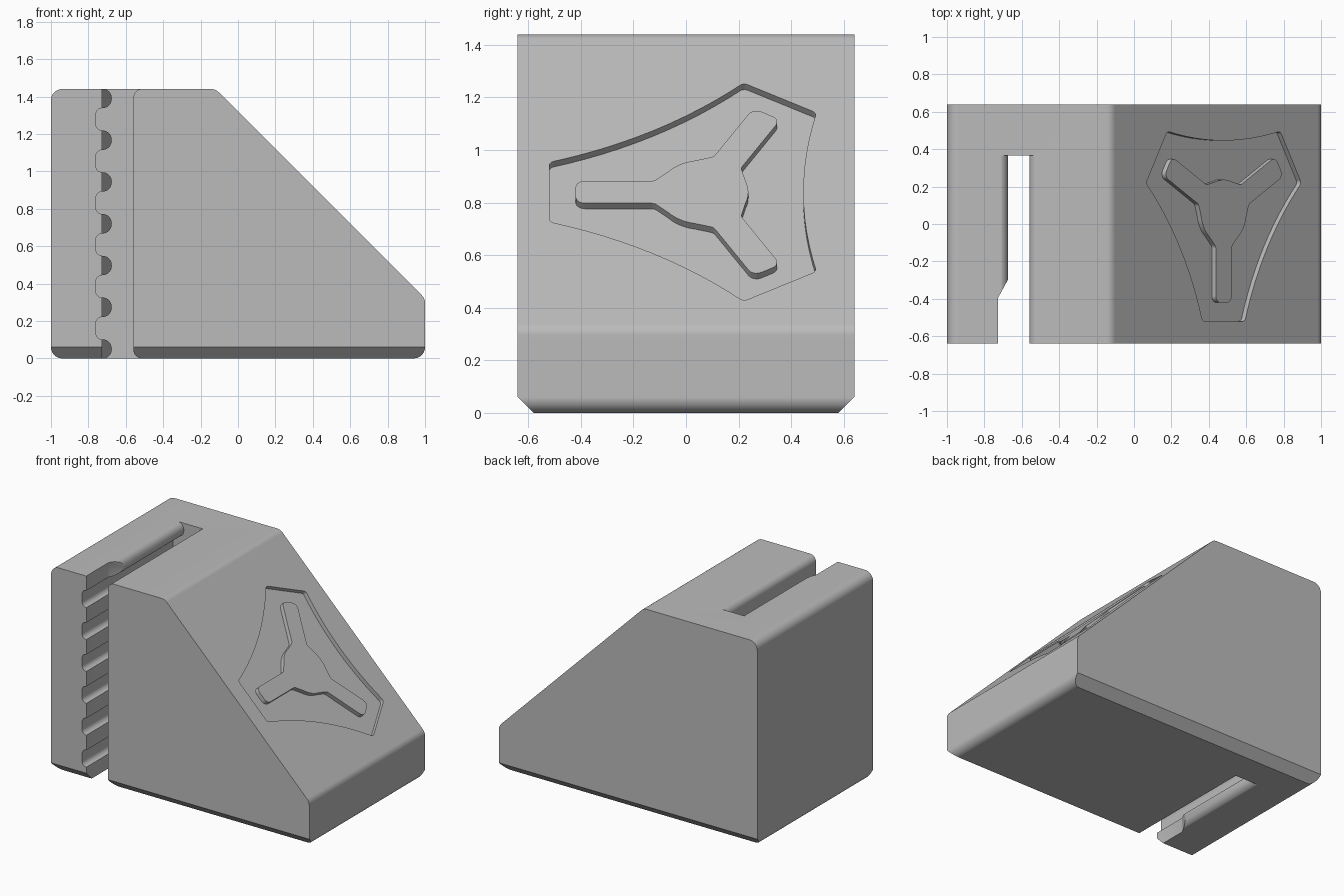
import bpy, bmesh
from math import sin, cos, tan, pi, radians
from mathutils import Vector, Matrix

if "Cube" in bpy.data.objects:
    bpy.data.objects.remove(bpy.data.objects["Cube"])

gray = bpy.data.materials.new("plain gray")
gray.use_nodes = True
GRAY = (0.5, 0.5, 0.5, 1)
gray.diffuse_color = GRAY
gray.node_tree.nodes["Principled BSDF"].inputs["Base Color"].default_value = GRAY


def rounded(corners, seg=8):
    """Turn (x, y, radius) corners into a closed outline with filleted corners."""
    out = []
    for i, (x, y, r) in enumerate(corners):
        p = Vector((x, y))
        if r == 0:
            out.append(p)
            continue
        u = (Vector(corners[i - 1][:2]) - p).normalized()
        w = (Vector(corners[(i + 1) % len(corners)][:2]) - p).normalized()
        th = u.angle(w)
        t, phi = r / tan(th / 2), pi - th
        c = p + (u + w).normalized() * (r / sin(th / 2))
        s, e = p + u * t - c, p + w * t - c
        for k in range(seg + 1):
            f = k / seg
            out.append(c + (s * sin((1 - f) * phi) + e * sin(f * phi)) / sin(phi))
    return out


def prism(name, outline, z0, z1, matrix):
    """Extrude an outline from z0 to z1 in the frame of the matrix."""
    bm = bmesh.new()
    face = bm.faces.new([bm.verts.new((p[0], p[1], z0)) for p in outline])
    ext = bmesh.ops.extrude_face_region(bm, geom=[face])["geom"]
    moved = [g for g in ext if isinstance(g, bmesh.types.BMVert)]
    bmesh.ops.translate(bm, verts=moved, vec=(0, 0, z1 - z0))
    bm.transform(matrix)
    bmesh.ops.recalc_face_normals(bm, faces=bm.faces)
    mesh = bpy.data.meshes.new(name)
    bm.to_mesh(mesh)
    bm.free()
    mesh.materials.append(gray)
    ob = bpy.data.objects.new(name, mesh)
    bpy.context.collection.objects.link(ob)
    return ob


def select(ob):
    bpy.ops.object.select_all(action='DESELECT')
    ob.select_set(True)
    bpy.context.view_layer.objects.active = ob


def boolean(ob, cutter, operation='DIFFERENCE'):
    cutter.hide_render = True
    mod = ob.modifiers.new("cut", 'BOOLEAN')
    mod.object, mod.operation, mod.solver = cutter, operation, 'EXACT'
    select(ob)
    bpy.ops.object.modifier_apply(modifier=mod.name)
    bpy.data.objects.remove(cutter)


def turn(x, y, angle):
    return (x * cos(angle) - y * sin(angle), x * sin(angle) + y * cos(angle))


def recess_outline():
    """Three blunt tips joined by sides that bow inward."""
    pts, steps, sag = [], 12, 0.05
    for k in range(3):
        a = k * 2 * pi / 3
        start = Vector(turn(0.585, 0.16, a))
        end = Vector(turn(0.585, -0.16, a + 2 * pi / 3))
        inward = -Vector(turn(1, 0, a + pi / 3))
        pts += [(*turn(0.585, -0.16, a), 0.025), (*start, 0.025)]
        for i in range(1, steps):
            f = i / steps
            pts.append((*(start.lerp(end, f) + inward * sag * 4 * f * (1 - f)), 0))
    return rounded(pts, 5)


def propeller_outline():
    """Three straight arms around a round hub."""
    pts = []
    for k in range(3):
        a = k * 2 * pi / 3
        for x, y, r in ((0.185, -0.06, 0.03), (0.485, -0.06, 0.035),
                        (0.485, 0.06, 0.035), (0.185, 0.06, 0.03)):
            pts.append((*turn(x, y, a), r))
        for i in range(9):
            pts.append((*turn(0.172, 0, a + radians(40 + 5 * i)), 0))
    return rounded(pts, 5)


# Frames for front-to-back and left-to-right extrusions
ALONG_Y = Matrix.Rotation(pi / 2, 4, 'X')
ALONG_X = Matrix(((0, 0, 1, 0), (1, 0, 0, 0), (0, 1, 0, 0), (0, 0, 0, 1)))
HALF, TOP, R = 0.64, 1.44, 0.06

# Wedge body, with chamfers under the front and back faces
body = prism("wedge_body", rounded([
    (-1, 0, R), (1, 0, R), (1, 0.32, R), (-0.12, TOP, R), (-1, TOP, R)]),
    -HALF, HALF, ALONG_Y)
boolean(body, prism("chamfer_envelope", [
    (-0.58, 0), (0.58, 0), (HALF, R), (HALF + 0.1, R + 0.001), (HALF + 0.1, 1.6),
    (-HALF - 0.1, 1.6), (-HALF - 0.1, R + 0.001), (-HALF, R)], -1.2, 1.2, ALONG_X),
    'INTERSECT')

# Slot with a ribbed wall on one side
crest, root, half_rib = -0.675, -0.76, 0.052
ribs = [0.05 + i * 0.2233 for i in range(7)]
slot = [(-0.5, TOP + 0.1, 0), (-0.5, TOP + 0.001, 0), (-0.56, TOP + 0.001, 0.05),
        (-0.56, -0.001, 0.05), (-0.5, -0.001, 0), (-0.5, -0.1, 0), (-0.74, -0.1, 0)]
for i, z in enumerate(ribs):
    low, high = z - half_rib, z + half_rib
    slot.append((root, low, 0.034) if i else (-0.74, low, 0))
    slot += [(crest, low, 0.05), (crest, high, 0.05)]
    slot.append((root, high, 0.034) if i < 6 else (-0.74, high, 0))
slot.append((-0.74, TOP + 0.1, 0))
boolean(body, prism("slot_cutter", rounded(slot), -0.365, 0.8, ALONG_Y))

# Widened slot mouth that trims the rib crests
boolean(body, prism("mouth_cutter", [
    (-0.727, -0.8), (-0.6, -0.8), (-0.6, -0.25), (-0.648, -0.25), (-0.727, -0.395)],
    -0.2, 1.6, Matrix()))

# Sunken emblems with a raised propeller, on the slope and the back face
parts = [body]
for label, centre, arm, normal, size in (
        ("slope", (0.48, 0.065, 0.84), (0, -1, 0), (1, 0, 1), 1.0),
        ("back", (-0.25, HALF, 0.6), (0, 0, 1), (0, 1, 0), 1.2)):
    x, z = Vector(arm), Vector(normal).normalized()
    rot = Matrix((x, z.cross(x), z)).transposed().to_4x4()
    frame = Matrix.Translation(centre) @ rot @ Matrix.Scale(size, 4)
    boolean(body, prism(label + "_recess_cutter", recess_outline(), -0.03, 0.1, frame))
    parts.append(prism(label + "_propeller", propeller_outline(), -0.035, 0, frame))

# Smooth the rounded edges, keep flat faces flat
for ob in parts:
    select(ob)
    bpy.ops.object.shade_smooth_by_angle(angle=radians(30))
    ob.modifiers.new("weighted_normals", 'WEIGHTED_NORMAL').keep_sharp = True
